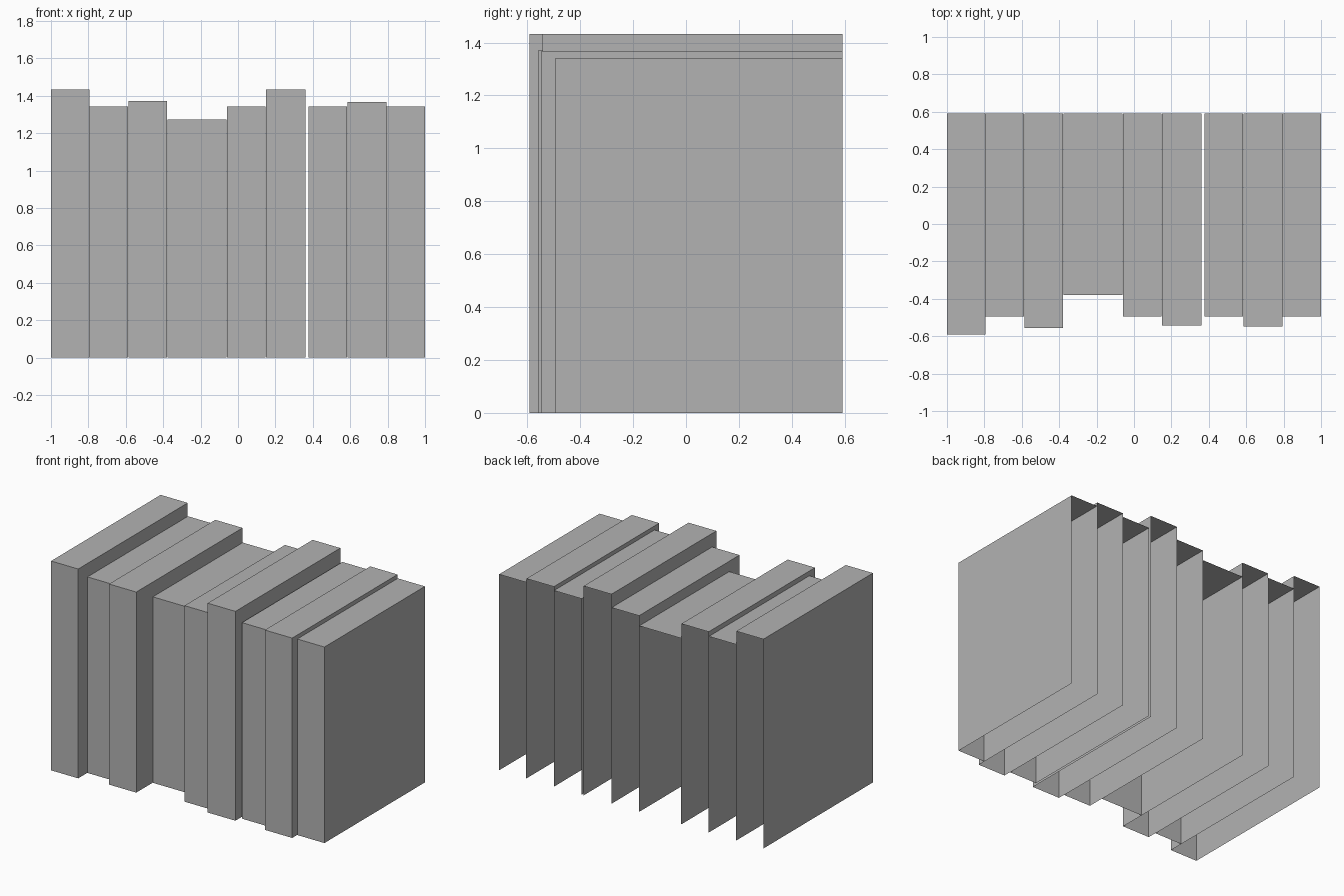
import bpy
import bmesh

if "Cube" in bpy.data.objects:
    bpy.data.objects.remove(bpy.data.objects["Cube"], do_unlink=True)

# One plain grey for every book
grey = bpy.data.materials.new("grey")
grey.use_nodes = True
colour = (0.45, 0.45, 0.45, 1.0)
grey.diffuse_color = colour
grey.node_tree.nodes["Principled BSDF"].inputs["Base Color"].default_value = colour

BACK = 0.592


def add_book(name, left, right, front, height):
    """Book shell with spine, covers and top; back and bottom stay open."""
    bm = bmesh.new()
    bmesh.ops.create_cube(bm, size=1)
    bm.normal_update()
    hidden = [f for f in bm.faces if f.normal.y > 0.5 or f.normal.z < -0.5]
    bmesh.ops.delete(bm, geom=hidden, context="FACES")
    for v in bm.verts:
        v.co.x = left if v.co.x < 0 else right
        v.co.y = front if v.co.y < 0 else BACK
        v.co.z = 0 if v.co.z < 0 else height
    mesh = bpy.data.meshes.new(name)
    bm.to_mesh(mesh)
    bm.free()
    mesh.materials.append(grey)
    book = bpy.data.objects.new(name, mesh)
    bpy.context.collection.objects.link(book)


# Row of books: left edge, right edge, spine position, height
books = [
    (-1.0, -0.795, -0.592, 1.432),
    (-0.793, -0.588, -0.494, 1.341),
    (-0.586, -0.380, -0.557, 1.372),
    (-0.378, -0.061, -0.380, 1.272),
    (-0.059, 0.148, -0.494, 1.341),
    (0.150, 0.360, -0.542, 1.432),
    (0.376, 0.584, -0.494, 1.341),
    (0.586, 0.793, -0.547, 1.367),
    (0.795, 1.0, -0.494, 1.341),
]
for number, sizes in enumerate(books, 1):
    add_book(f"book_{number}", *sizes)
